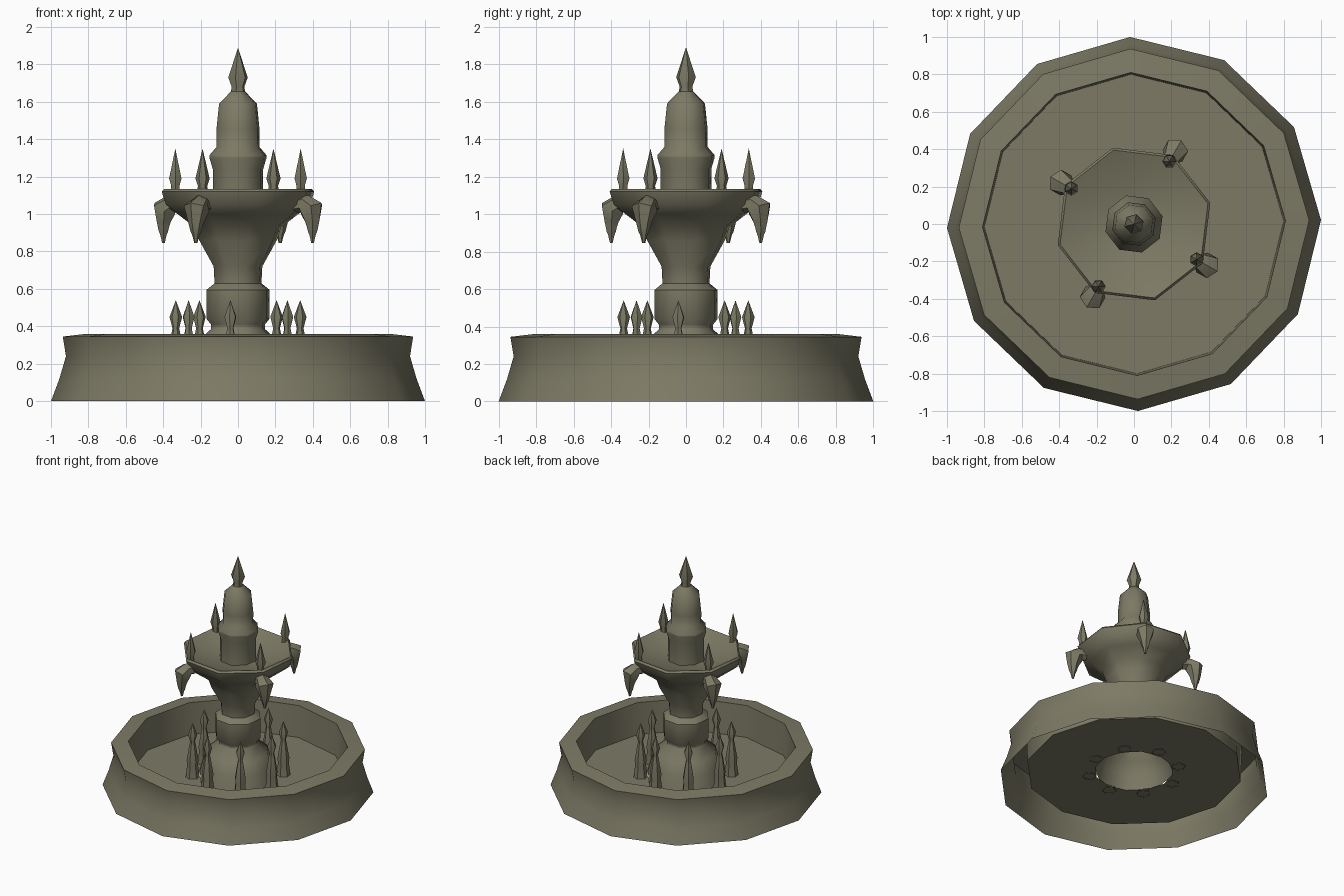
import bpy, bmesh, math
from mathutils import Vector

if "Cube" in bpy.data.objects:
    bpy.data.objects.remove(bpy.data.objects["Cube"])

stone = bpy.data.materials.new("olive_grey_stone")
stone.diffuse_color = (0.205, 0.195, 0.130, 1)
stone.use_nodes = True
stone.node_tree.nodes["Principled BSDF"].inputs["Base Color"].default_value = stone.diffuse_color


def skin(name, rings, angle, cap_end=False):
    """Join equal-sized rings of points into one surface."""
    bm = bmesh.new()
    loops = [[bm.verts.new(p) for p in ring] for ring in rings]
    n = len(loops[0])
    for a, b in zip(loops, loops[1:]):
        for i in range(n):
            j = (i + 1) % n
            bm.faces.new((a[i], a[j], b[j], b[i]))
    if cap_end:
        bm.faces.new(loops[-1])
    bmesh.ops.remove_doubles(bm, verts=bm.verts, dist=0.0005)
    me = bpy.data.meshes.new(name)
    bm.to_mesh(me)
    bm.free()
    ob = bpy.data.objects.new(name, me)
    bpy.context.collection.objects.link(ob)
    me.materials.append(stone)
    bpy.ops.object.select_all(action='DESELECT')
    ob.select_set(True)
    bpy.context.view_layer.objects.active = ob
    bpy.ops.object.shade_smooth_by_angle(angle=math.radians(angle))
    return ob


def lathe(name, profile, sides, turn, centre=(0, 0), angle=48):
    """Spin (radius, height) points round a vertical axis."""
    rings = []
    for r, z in profile:
        ring = []
        for i in range(sides):
            a = math.radians(turn) + math.tau * i / sides
            ring.append((centre[0] + r * math.cos(a), centre[1] + r * math.sin(a), z))
        rings.append(ring)
    return skin(name, rings, angle)


def polar(r, deg):
    a = math.radians(deg)
    return r * math.cos(a), r * math.sin(a)


# Twelve-sided pool: outer wall, rim, inner wall and floor, open underneath
lathe("pool_basin", [(1.0, 0), (0.955, 0.12), (0.92, 0.24), (0.937, 0.345), (0.81, 0.36),
                     (0.80, 0.105), (0.29, 0.105)], 12, 1.2, angle=40)

# Eight-sided pedestal, bowl and bowl interior
TURN = 15.5
lathe("pedestal_and_bowl", [
    (0.30, 0.105), (0.27, 0.22), (0.235, 0.31), (0.15, 0.385), (0.15, 0.41), (0.175, 0.44),
    (0.175, 0.595), (0.13, 0.63), (0.135, 0.72), (0.215, 0.86), (0.24, 0.93),
    (0.335, 1.0), (0.40, 1.05), (0.423, 1.12), (0.41, 1.135),
    (0.29, 1.09), (0.13, 1.06)], 8, TURN)

# Upper column and its pointed finial
lathe("upper_column", [
    (0.14, 1.05), (0.14, 1.24), (0.158, 1.30), (0.158, 1.315), (0.118, 1.36), (0.12, 1.45),
    (0.105, 1.59), (0.04, 1.655)], 8, TURN)
lathe("top_finial", [(0.042, 1.64), (0.035, 1.68), (0.054, 1.73), (0, 1.89)], 6, TURN)

# Small spires standing in the pool
for i in range(8):
    lathe(f"pool_spire_{i + 1}", [
        (0.052, 0.10), (0.04, 0.20), (0.044, 0.24), (0.024, 0.36), (0.018, 0.39),
        (0.034, 0.45), (0, 0.54)], 6, -7 + 45 * i, polar(0.335, -7 + 45 * i))

# Spires and hanging spouts on every second bowl corner
# spout rings: distance from axis, height, radius, tilt (90 = facing outwards)
SPOUT = [(0.36, 1.05, 0.045, 90), (0.41, 1.055, 0.05, 65), (0.45, 1.03, 0.07, 25),
         (0.457, 0.96, 0.043, 5), (0.458, 0.93, 0.034, 0), (0.458, 0.905, 0.028, 0),
         (0.458, 0.89, 0.02, 0), (0.458, 0.845, 0.008, 0)]
for i in range(4):
    deg = TURN + 45 + 90 * i
    lathe(f"bowl_spire_{i + 1}", [(0.03, 1.10), (0.025, 1.15), (0.038, 1.19), (0, 1.35)],
          6, deg, polar(0.385, deg))
    out = Vector((*polar(1, deg), 0))
    side = Vector((-out.y, out.x, 0))
    up = Vector((0, 0, 1))
    rings = []
    for d, z, r, tilt in SPOUT:
        t = math.radians(tilt)
        across = out * math.cos(t) + up * math.sin(t)
        rings.append([out * d + up * z + across * (r * math.cos(math.tau * k / 6))
                      - side * (r * math.sin(math.tau * k / 6)) for k in range(6)])
    skin(f"spout_{i + 1}", [list(reversed(r)) for r in rings], 48, cap_end=True)

# Make face directions consistent on the spouts
for ob in bpy.data.objects:
    if ob.name.startswith("spout"):
        bm = bmesh.new()
        bm.from_mesh(ob.data)
        bmesh.ops.recalc_face_normals(bm, faces=bm.faces)
        bm.to_mesh(ob.data)
        bm.free()
